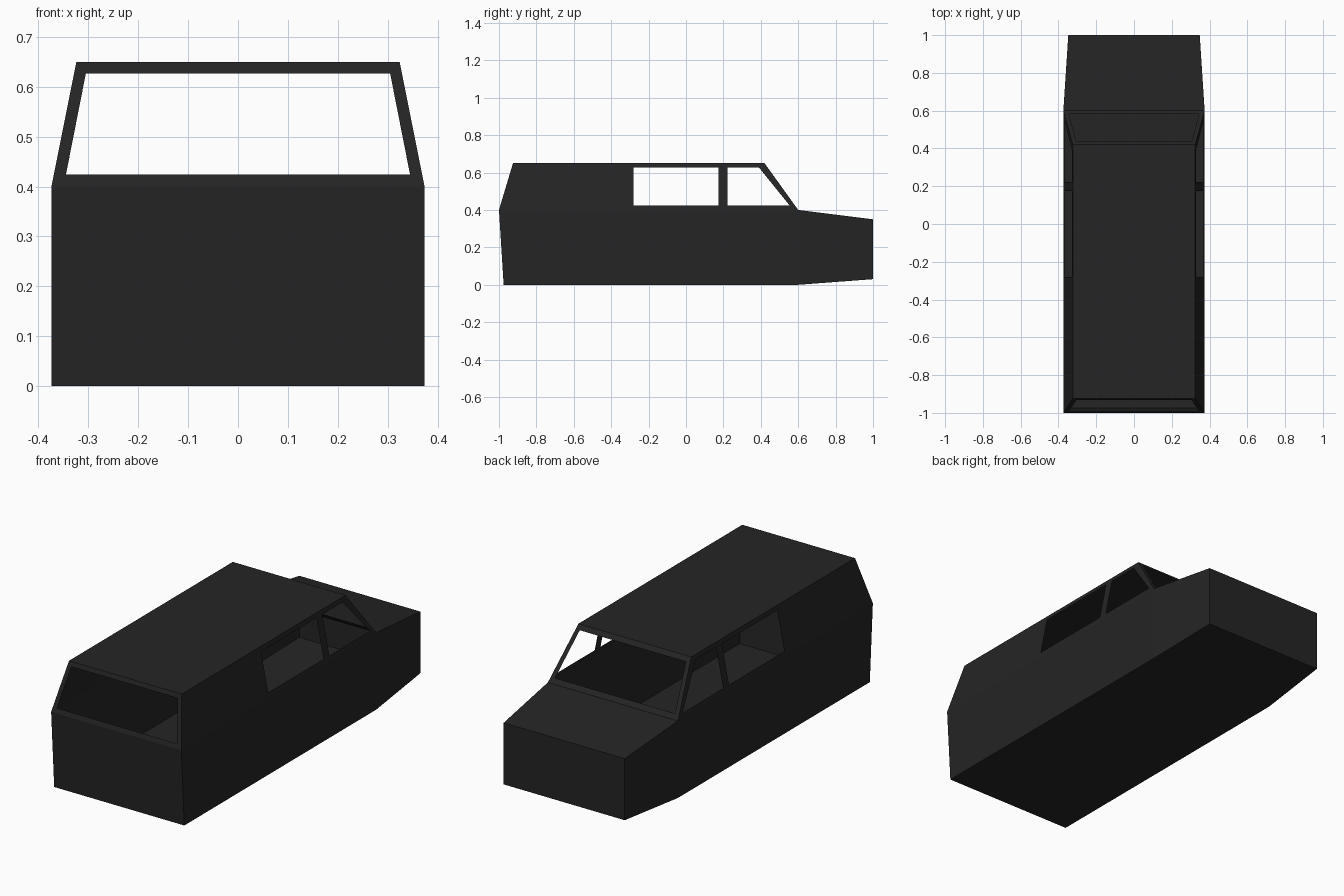
import bpy
import bmesh
from mathutils import Vector

if "Cube" in bpy.data.objects:
    bpy.data.objects.remove(bpy.data.objects["Cube"])

paint = bpy.data.materials.new("charcoal_paint")
paint.diffuse_color = (0.018, 0.018, 0.018, 1)
paint.use_nodes = True
paint.node_tree.nodes["Principled BSDF"].inputs["Base Color"].default_value = paint.diffuse_color

W, RW = 0.374, 0.324            # half width at belt line and at roof
BELT, ROOF = 0.40, 0.65
SILL, HEAD = 0.424, 0.627       # bottom and top of the window openings
CENTRE = Vector((0, 0, 0.3))


def shell(name, polys):
    """Thin sheet part from polygons, all facing away from the body centre."""
    bm = bmesh.new()
    for p in polys:
        bm.faces.new([bm.verts.new(v) for v in p])
    bmesh.ops.remove_doubles(bm, verts=bm.verts, dist=0.0005)
    bm.normal_update()
    for f in bm.faces:
        if f.normal.dot(f.calc_center_median() - CENTRE) < 0:
            f.normal_flip()
    me = bpy.data.meshes.new(name)
    bm.to_mesh(me)
    bm.free()
    me.materials.append(paint)
    ob = bpy.data.objects.new(name, me)
    bpy.context.collection.objects.link(ob)
    return ob


def lerp(a, b, t):
    return a + (b - a) * t


# Lower body: three rectangular stations (half width, bottom y/z, top y/z)
stations = [(W, -0.975, 0.0, -1.0, BELT),
            (W, 0.6, 0.0, 0.6, BELT),
            (0.348, 1.0, 0.03, 1.0, 0.35)]
rings = [[(-w, yb, zb), (w, yb, zb), (w, yt, zt), (-w, yt, zt)]
         for w, yb, zb, yt, zt in stations]
polys = [rings[0], rings[-1]]
for i in range(2):
    for j in range(4):
        k = (j + 1) % 4
        if i == 0 and j == 2:   # cabin is open above the belt line
            continue
        polys.append([rings[i][j], rings[i][k], rings[i + 1][k], rings[i + 1][j]])
shell("lower_body", polys)

# Roof panel
shell("roof", [[(-RW, -0.925, ROOF), (RW, -0.925, ROOF),
                (RW, 0.42, ROOF), (-RW, 0.42, ROOF)]])

# Side walls with two window openings each, profiles in (y, z)
side = [
    [(-1, BELT), (-0.28, BELT), (-0.28, ROOF), (-0.925, ROOF)],            # solid panel
    [(-0.28, BELT), (0.6, BELT), (0.554, SILL), (0.222, SILL),
     (0.175, SILL), (-0.28, SILL)],                                        # sill
    [(-0.28, ROOF), (-0.28, HEAD), (0.175, HEAD), (0.222, HEAD),
     (0.39, HEAD), (0.42, ROOF)],                                          # header
    [(0.175, SILL), (0.222, SILL), (0.222, HEAD), (0.175, HEAD)],          # door pillar
    [(0.6, BELT), (0.42, ROOF), (0.39, HEAD), (0.554, SILL)],              # screen pillar
]
for s, label in ((-1, "left"), (1, "right")):
    shell("side_wall_" + label,
          [[(s * lerp(W, RW, (z - BELT) / (ROOF - BELT)), y, z) for y, z in p]
           for p in side])


# Sloped window frames at both ends
def window_frame(name, y_belt, y_roof):
    def pt(x, z):
        return (x, lerp(y_belt, y_roof, (z - BELT) / (ROOF - BELT)), z)
    outer = [pt(-W, BELT), pt(W, BELT), pt(RW, ROOF), pt(-RW, ROOF)]
    inner = [pt(-0.345, SILL), pt(0.345, SILL), pt(0.305, HEAD), pt(-0.305, HEAD)]
    shell(name, [[outer[i], outer[(i + 1) % 4], inner[(i + 1) % 4], inner[i]]
                 for i in range(4)])


window_frame("front_window_frame", -1.0, -0.925)
window_frame("rear_window_frame", 0.6, 0.42)
